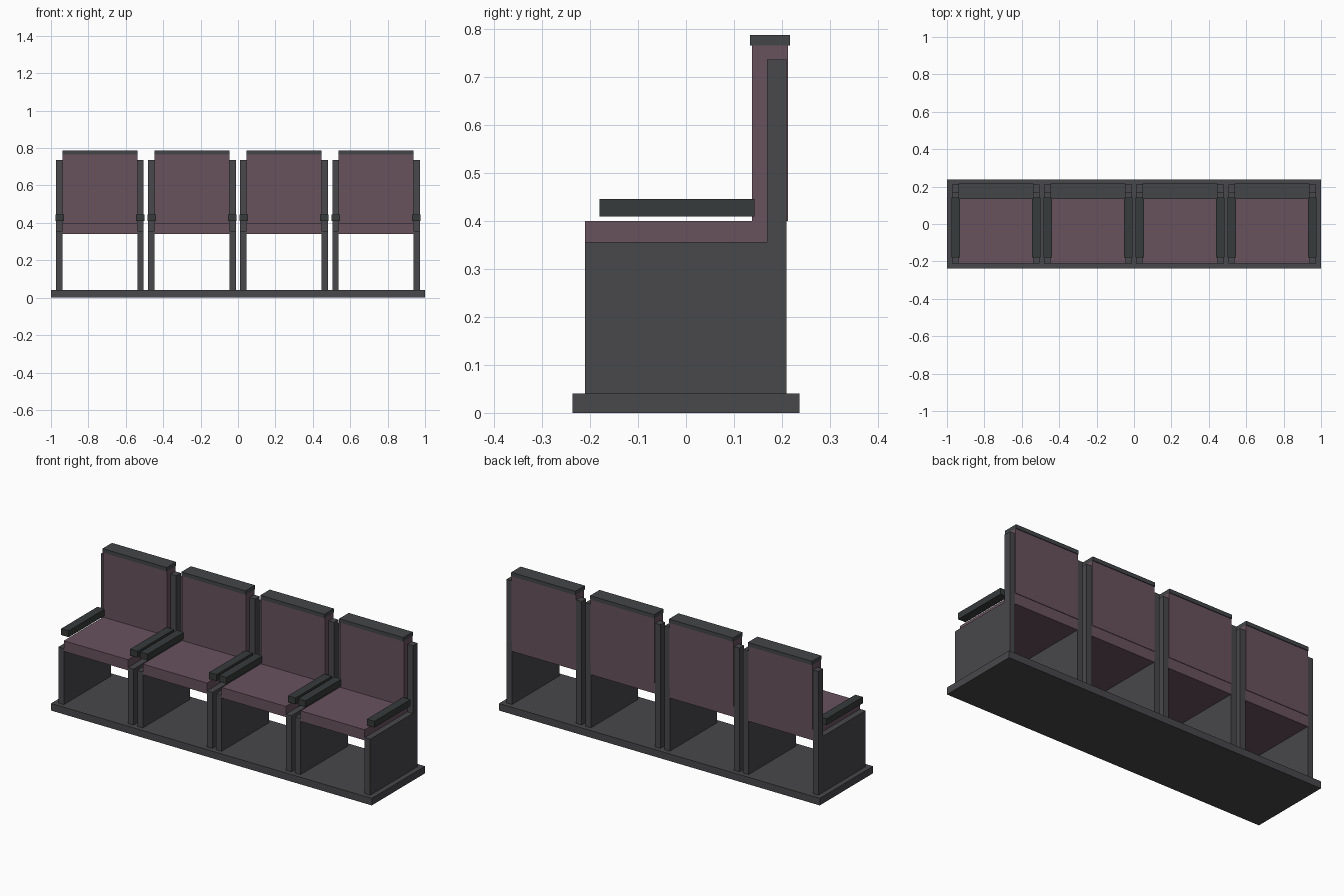
import bpy
import bmesh

if "Cube" in bpy.data.objects:
    bpy.data.objects.remove(bpy.data.objects["Cube"])


def material(name, rgb):
    m = bpy.data.materials.new(name)
    m.diffuse_color = (*rgb, 1)
    m.use_nodes = True
    m.node_tree.nodes["Principled BSDF"].inputs["Base Color"].default_value = m.diffuse_color
    return m


frame_mat = material("frame_grey", (0.065, 0.065, 0.07))
fabric_mat = material("mauve_fabric", (0.14, 0.085, 0.11))
trim_mat = material("cap_trim", (0.055, 0.06, 0.062))
arm_mat = material("arm_trim", (0.038, 0.043, 0.043))


def prism(name, profile, x0, x1, mat):
    """Extrude a (y, z) profile from x0 to x1."""
    bm = bmesh.new()
    face = bm.faces.new([bm.verts.new((x0, y, z)) for y, z in profile])
    ext = bmesh.ops.extrude_face_region(bm, geom=[face])
    moved = [g for g in ext["geom"] if isinstance(g, bmesh.types.BMVert)]
    bmesh.ops.translate(bm, verts=moved, vec=(x1 - x0, 0, 0))
    bmesh.ops.recalc_face_normals(bm, faces=bm.faces)
    mesh = bpy.data.meshes.new(name)
    bm.to_mesh(mesh)
    bm.free()
    mesh.materials.append(mat)
    obj = bpy.data.objects.new(name, mesh)
    bpy.context.collection.objects.link(obj)
    return obj


def box(name, x, y, z, mat):
    return prism(name, [(y[0], z[0]), (y[1], z[0]), (y[1], z[1]), (y[0], z[1])], x[0], x[1], mat)


# Shared floor plinth
box("base", (-1, 1), (-0.237, 0.237), (0, 0.04), frame_mat)

# L-shaped side: low panel with a tall rear post
SIDE = [(-0.211, 0.04), (0.21, 0.04), (0.21, 0.737), (0.169, 0.737), (0.169, 0.356), (-0.211, 0.356)]

for i in range(4):
    cx = (i - 1.5) * 0.492
    n = i + 1
    # Upholstery and head cap
    span = (cx - 0.2, cx + 0.2)
    box(f"seat_{n}", span, (-0.211, 0.21), (0.34, 0.40), fabric_mat)
    box(f"backrest_{n}", span, (0.138, 0.213), (0.40, 0.766), fabric_mat)
    box(f"back_cap_{n}", span, (0.133, 0.217), (0.766, 0.788), trim_mat)
    # Side panels and armrests, mirrored about the seat centre
    for s, label in ((-1, "left"), (1, "right")):
        a, b = sorted((cx + s * 0.2, cx + s * 0.234))
        prism(f"side_panel_{label}_{n}", SIDE, a, b, frame_mat)
        ax = cx + s * 0.215
        box(f"armrest_{label}_{n}", (ax - 0.0235, ax + 0.0235), (-0.18, 0.143), (0.41, 0.446), arm_mat)
